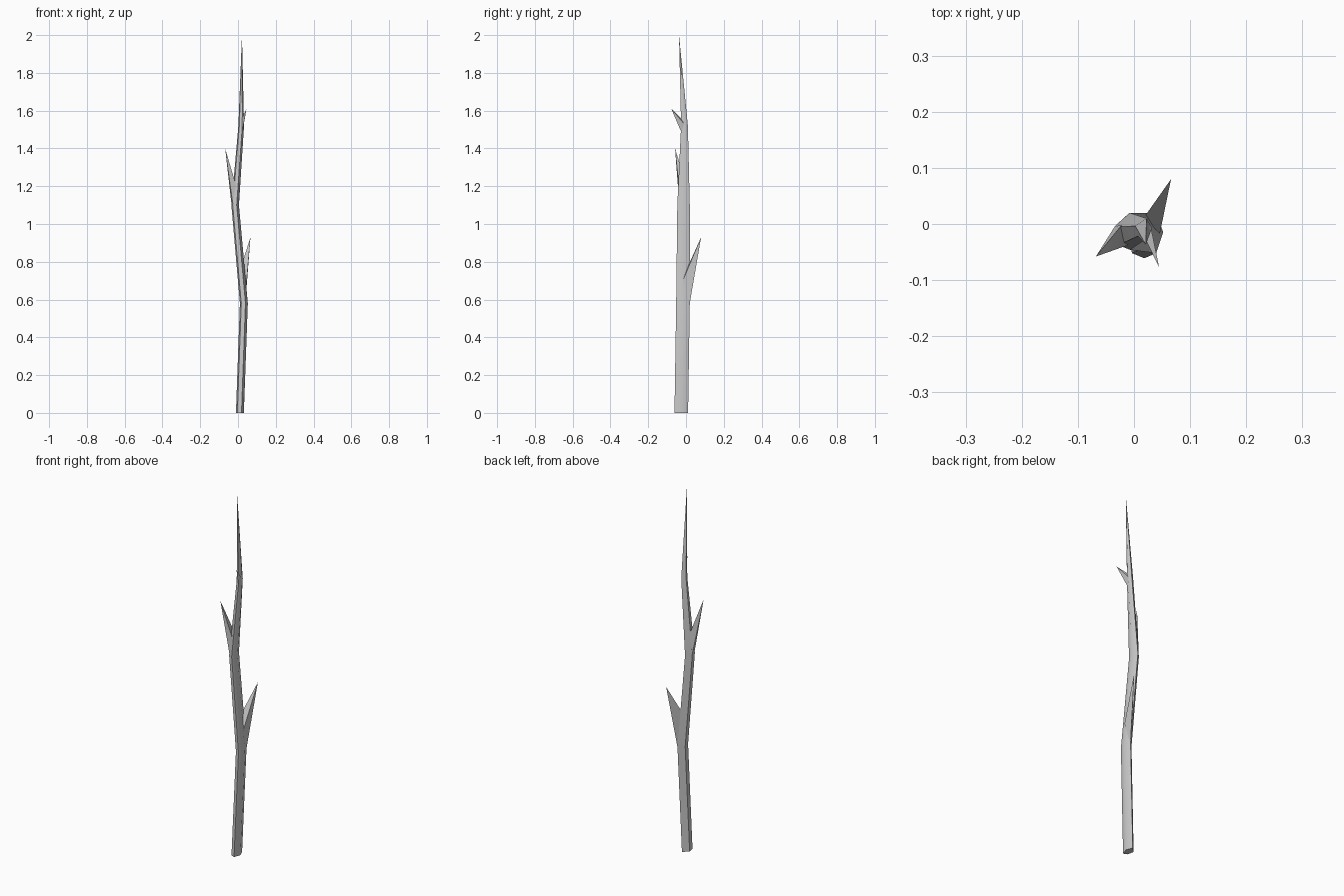
import bpy, bmesh
from math import radians

if "Cube" in bpy.data.objects:
    bpy.data.objects.remove(bpy.data.objects["Cube"])


def spike(name, rings, tip):
    """Loft equal-sized rings of points and close them to a sharp tip."""
    bm = bmesh.new()
    loops = [[bm.verts.new(p) for p in ring] for ring in rings]
    n = len(loops[0])
    bm.faces.new(loops[0][::-1])
    for a, b in zip(loops, loops[1:]):
        for i in range(n):
            j = (i + 1) % n
            bm.faces.new((a[i], a[j], b[j], b[i]))
    t = bm.verts.new(tip)
    for i in range(n):
        bm.faces.new((loops[-1][i], loops[-1][(i + 1) % n], t))
    bmesh.ops.recalc_face_normals(bm, faces=bm.faces[:])
    me = bpy.data.meshes.new(name)
    bm.to_mesh(me)
    bm.free()
    ob = bpy.data.objects.new(name, me)
    bpy.context.collection.objects.link(ob)
    bpy.context.view_layer.objects.active = ob
    ob.select_set(True)
    bpy.ops.object.shade_smooth_by_angle(angle=radians(50))
    ob.select_set(False)


# Crooked trunk: flattened five-sided section, kinked at each branch
section = [(-1, 0.25), (0.35, 1), (1, 0.05), (0.4, -1), (-0.65, -0.75)]
levels = [  # centre x, centre y, z, half width x, half width y
    (0.010, -0.025, 0.00, 0.021, 0.036),
    (0.031, -0.016, 0.58, 0.021, 0.036),
    (-0.015, -0.013, 1.10, 0.020, 0.033),
    (0.017, -0.008, 1.52, 0.015, 0.018),
]
spike("trunk",
      [[(cx + u * a, cy + v * b, z) for u, v in section]
       for cx, cy, z, a, b in levels],
      (0.021, -0.037, 2.0))

# Short pointed side shoots, with their feet sunk into the trunk
spike("lower_shoot",
      [[(0.038, 0.018, 0.57), (0.046, -0.017, 0.70), (0.018, 0.012, 0.78)]],
      (0.066, 0.080, 0.93))
spike("middle_shoot",
      [[(-0.034, -0.004, 1.10), (-0.028, -0.036, 1.11),
        (-0.006, -0.036, 1.19), (-0.022, -0.002, 1.22)]],
      (-0.068, -0.058, 1.40))
spike("upper_shoot",
      [[(0.022, -0.024, 1.485), (0.031, -0.010, 1.53), (0.018, -0.022, 1.555)]],
      (0.045, -0.078, 1.61))
